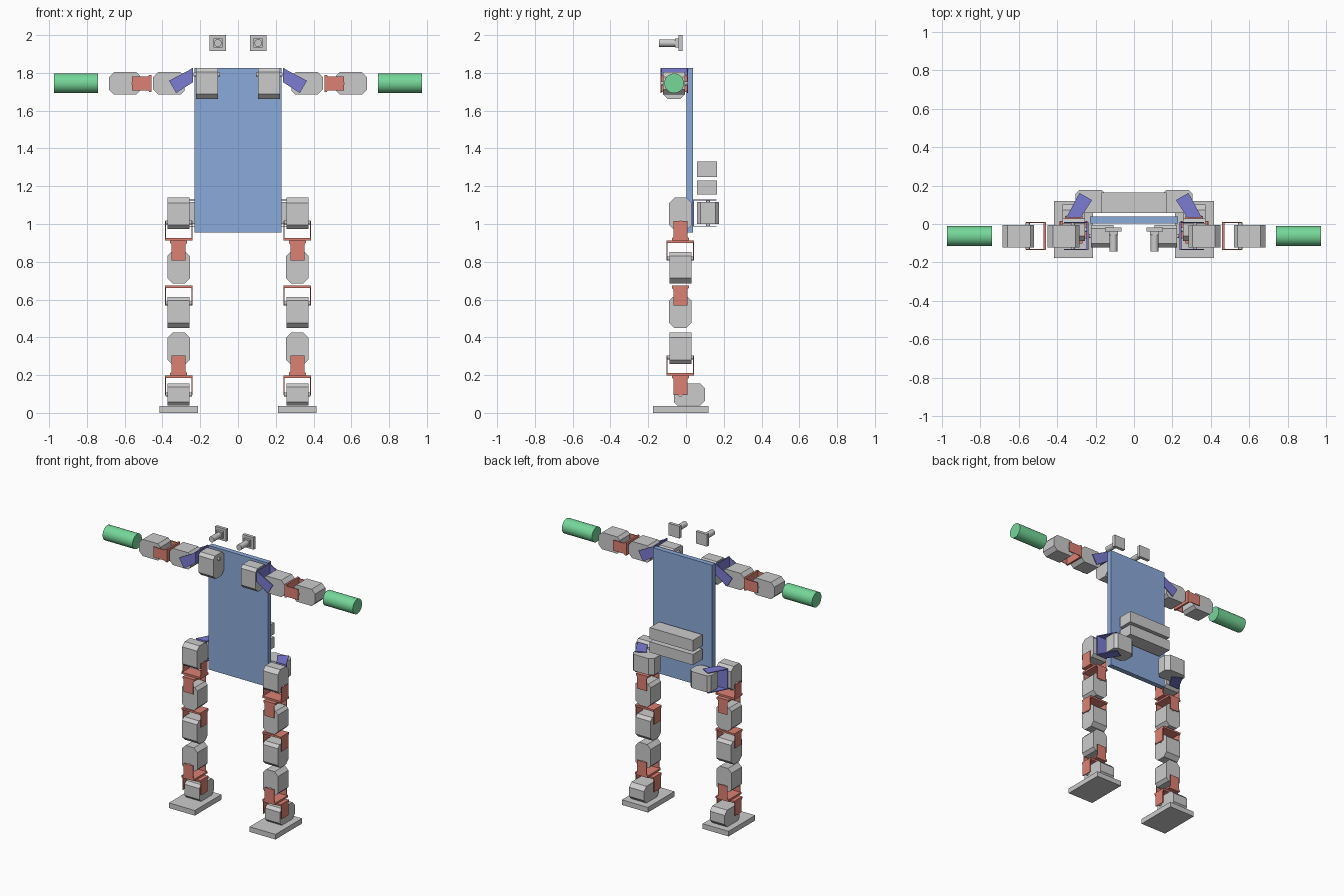
import bpy, bmesh, math
from mathutils import Vector, Matrix

if "Cube" in bpy.data.objects:
    bpy.data.objects.remove(bpy.data.objects["Cube"])


def material(name, rgb):
    m = bpy.data.materials.new(name)
    m.diffuse_color = (*rgb, 1)
    m.use_nodes = True
    m.node_tree.nodes["Principled BSDF"].inputs["Base Color"].default_value = m.diffuse_color
    return m


RED = material("red", (0.72, 0.22, 0.17))
BLUE = material("dark_blue", (0.2, 0.2, 0.65))
PANEL = material("panel_blue", (0.26, 0.4, 0.7))
GREEN = material("green", (0.18, 0.68, 0.32))


def frame(origin, xdir, zdir):
    x, z = Vector(xdir).normalized(), Vector(zdir).normalized()
    y = z.cross(x)
    m = Matrix((x, y, z)).transposed().to_4x4()
    m.translation = Vector(origin)
    return m


def add_prism(bm, pts, z0, z1):
    lo = [bm.verts.new((x, y, z0)) for x, y in pts]
    hi = [bm.verts.new((x, y, z1)) for x, y in pts]
    bm.faces.new(lo)
    bm.faces.new(hi)
    n = len(pts)
    for i in range(n):
        j = (i + 1) % n
        bm.faces.new((lo[i], lo[j], hi[j], hi[i]))


def finish(name, bm, mat=None, matrix=None):
    if matrix:
        bm.transform(matrix)
    bmesh.ops.recalc_face_normals(bm, faces=bm.faces[:])
    me = bpy.data.meshes.new(name)
    bm.to_mesh(me)
    bm.free()
    ob = bpy.data.objects.new(name, me)
    bpy.context.collection.objects.link(ob)
    if mat:
        me.materials.append(mat)
    return ob


def rect(x0, x1, y0, y1):
    return [(x0, y0), (x1, y0), (x1, y1), (x0, y1)]


def box(name, x, y, z, mat=None):
    bm = bmesh.new()
    add_prism(bm, rect(*x, *y), *z)
    return finish(name, bm, mat)


def rod(name, start, direction, length, radius, mat=None, sides=32):
    bm = bmesh.new()
    bmesh.ops.create_cone(bm, cap_ends=True, segments=sides, radius1=radius, radius2=radius,
                          depth=length, matrix=Matrix.Translation((0, 0, length / 2)))
    q = Vector(direction).to_track_quat('Z', 'Y').to_matrix().to_4x4()
    ob = finish(name, bm, mat, Matrix.Translation(start) @ q)
    bpy.context.view_layer.objects.active = ob
    bpy.ops.object.select_all(action='DESELECT')
    ob.select_set(True)
    bpy.ops.object.shade_smooth_by_angle(angle=math.radians(35))
    return ob


# motor body: chamfered profile around its joint, reaching along "away"
def servo(name, joint, away, axis):
    n, f, w = -0.034, 0.131, 0.059
    a, b = 0.02, 0.027
    pts = [(n, -w + a), (n + a, -w), (f - b, -w), (f, -w + b),
           (f, w - b), (f - b, w), (n + a, w), (n, w - a)]
    bm = bmesh.new()
    add_prism(bm, pts, -0.058, 0.058)
    finish(name, bm, None, frame(joint, away, axis))
    rod(name + "_pin", Vector(joint) - Vector(axis) * 0.07, axis, 0.14, 0.011, None, 16)


# straight U bracket: base plate with two tabs to the joint
def bracket(name, base, toward, axis):
    bm = bmesh.new()
    add_prism(bm, rect(0, 0.013, -0.045, 0.045), -0.0725, 0.0725)
    tab = [(0, -0.045), (0.013, -0.045), (0.02, -0.037), (0.105, -0.037),
           (0.105, 0.037), (0.02, 0.037), (0.013, 0.045), (0, 0.045)]
    for z in (-0.0725, 0.0675):
        add_prism(bm, tab, z, z + 0.005)
    finish(name, bm, RED, frame(base, toward, axis))


# slanted U bracket: tabs lean sideways from the base plate
def slant_bracket(name, base, normal, lean, axis):
    m = frame(base, normal, axis)
    d = m.to_3x3().inverted() @ Vector(lean).normalized()
    p = Vector((-d.y, d.x, 0)) * 0.0375
    t = d * 0.126
    tab = [(0, -0.0375), tuple((t - p).xy), tuple((t + p).xy), (0, 0.0375)]
    bm = bmesh.new()
    add_prism(bm, rect(0, 0.009, -0.0375, 0.0375), -0.0725, 0.0725)
    for z in (-0.0725, 0.0675):
        add_prism(bm, tab, z, z + 0.005)
    finish(name, bm, BLUE, m)


# torso panel and battery packs
box("torso_panel", (-0.23, 0.23), (0.003, 0.038), (0.955, 1.827), PANEL)
box("upper_battery", (-0.168, 0.168), (0.058, 0.163), (1.25, 1.33))
box("lower_battery", (-0.168, 0.168), (0.058, 0.163), (1.155, 1.23))

X, Y, Z = Vector((1, 0, 0)), Vector((0, 1, 0)), Vector((0, 0, 1))
for s, side in ((1, "left"), (-1, "right")):
    out = X * s

    # eye sensors
    ex = 0.107 * s
    box(side + "_eye_plate", (ex - 0.043, ex + 0.043), (-0.04, -0.018), (1.915, 2.0))
    box(side + "_eye_mount", (ex - 0.024, ex + 0.024), (-0.058, -0.039), (1.934, 1.982))
    rod(side + "_eye_tube", (ex, -0.057, 1.958), -Y, 0.086, 0.02)

    # arm
    ay, az = -0.063, 1.745
    servo(side + "_shoulder_motor", (0.165 * s, ay, 1.792), -Z, X)
    slant_bracket(side + "_shoulder_bracket", (0.237 * s, ay, 1.789), out,
                  (0.866 * s, 0, -0.5), Y)
    servo(side + "_upper_arm_motor", (0.318 * s, ay, az), out, Y)
    bracket(side + "_elbow_bracket", (0.457 * s, ay, az), out, Y)
    servo(side + "_elbow_motor", (0.553 * s, ay, az), out, Y)
    rod(side + "_forearm", (0.74 * s, ay, az), out, 0.233, 0.052, GREEN)

    # hip
    lx, ly = 0.314 * s, -0.03
    servo(side + "_hip_turn_motor", (0.271 * s, 0.117, 1.058), -out, Z)
    slant_bracket(side + "_hip_turn_bracket", (lx, 0.034, 1.058), Y,
                  (-0.5 * s, 0.866, 0), Z)

    # leg chain: motors and paired brackets
    servo(side + "_hip_motor", (lx, ly, 1.008), Z, X)
    bracket(side + "_hip_bracket", (lx, ly, 0.912), Z, X)
    bracket(side + "_thigh_bracket", (lx, ly, 0.912), -Z, Y)
    servo(side + "_thigh_motor", (lx, ly, 0.817), -Z, Y)
    bracket(side + "_knee_bracket", (lx, ly, 0.674), -Z, X)
    servo(side + "_knee_motor", (lx, ly, 0.58), -Z, X)
    servo(side + "_shin_motor", (lx, ly, 0.294), Z, Y)
    bracket(side + "_shin_bracket", (lx, ly, 0.199), Z, Y)
    bracket(side + "_ankle_bracket", (lx, ly, 0.199), -Z, X)
    servo(side + "_ankle_motor", (lx, ly, 0.097), Y, X)
    fx = 0.314 * s
    box(side + "_foot", (fx - 0.101, fx + 0.101), (-0.176, 0.119), (0, 0.036))
